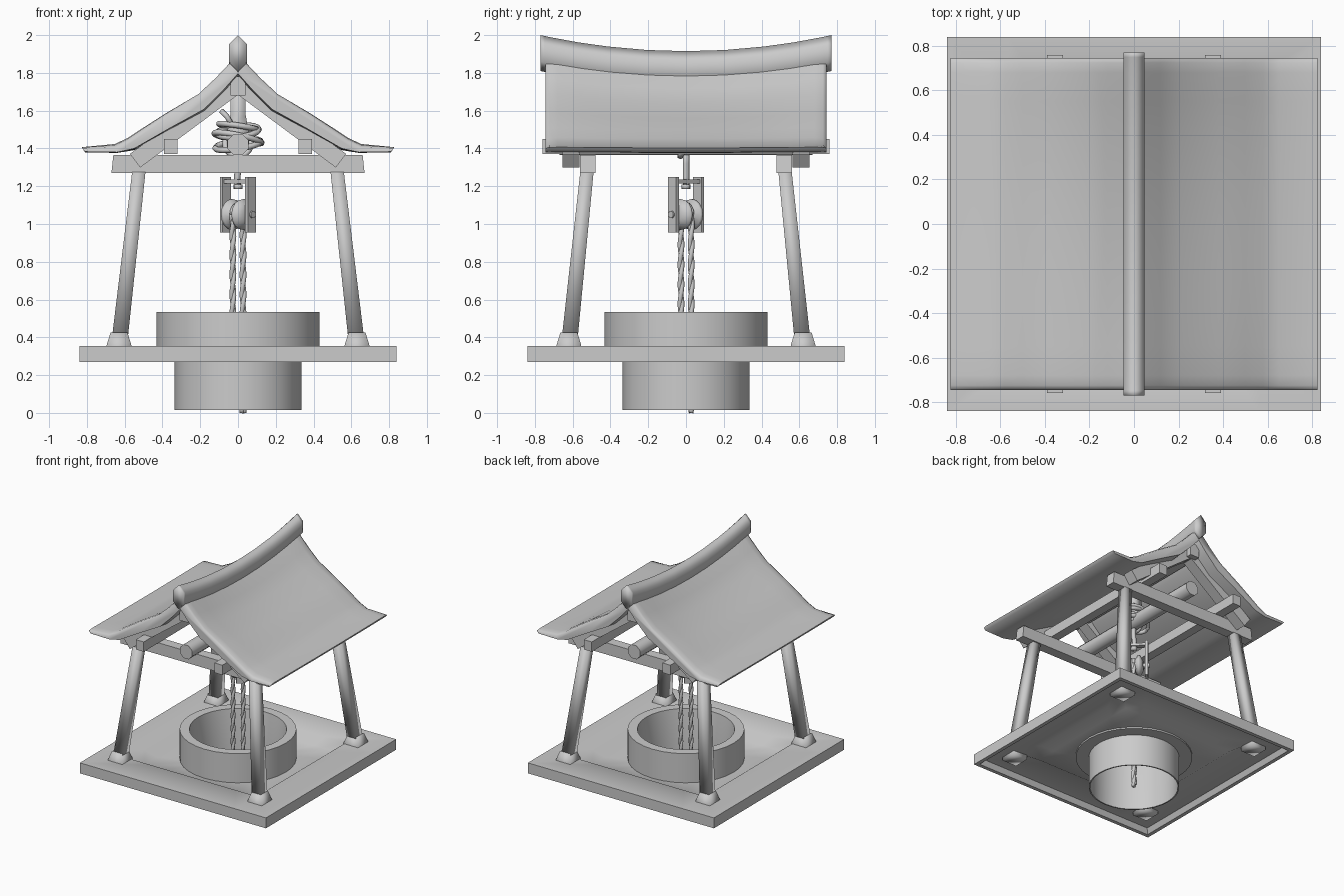
import bpy, math
from mathutils import Vector

if "Cube" in bpy.data.objects:
    bpy.data.objects.remove(bpy.data.objects["Cube"])

grey = bpy.data.materials.new("plain grey")
grey.diffuse_color = (0.6, 0.6, 0.6, 1)
grey.use_nodes = True
grey.node_tree.nodes["Principled BSDF"].inputs["Base Color"].default_value = grey.diffuse_color


def make(name, verts, faces, angle):
    me = bpy.data.meshes.new(name)
    me.from_pydata([tuple(v) for v in verts], [], faces)
    me.materials.append(grey)
    ob = bpy.data.objects.new(name, me)
    bpy.context.collection.objects.link(ob)
    bpy.ops.object.select_all(action='DESELECT')
    ob.select_set(True)
    bpy.context.view_layer.objects.active = ob
    bpy.ops.object.mode_set(mode='EDIT')
    bpy.ops.mesh.select_all(action='SELECT')
    bpy.ops.mesh.normals_make_consistent(inside=False)
    bpy.ops.object.mode_set(mode='OBJECT')
    bpy.ops.object.shade_smooth_by_angle(angle=math.radians(angle))
    return ob


def loft(name, rings, loop=False, angle=100):
    """Skin a row of closed rings; cap the ends unless the row closes on itself."""
    n, m = len(rings[0]), len(rings)
    verts = [p for r in rings for p in r]
    faces = []
    for i in range(m if loop else m - 1):
        a, b = i * n, ((i + 1) % m) * n
        faces += [(a + k, a + (k + 1) % n, b + (k + 1) % n, b + k) for k in range(n)]
    if not loop:
        faces += [tuple(range(n)), tuple(range((m - 1) * n, m * n))]
    return make(name, verts, faces, angle)


def lathe(name, prof, seg=32, angle=35):
    """Closed profile of (radius, z, square?) turned about z."""
    rings = []
    for r, z, sq in prof:
        ring = []
        for k in range(seg):
            a = 2 * math.pi * k / seg
            c, s = math.cos(a), math.sin(a)
            q = r / max(abs(c), abs(s)) if sq else r
            ring.append((q * c, q * s, z))
        rings.append(ring)
    return loft(name, rings, True, angle)


def square(x, y, z, hx, hy):
    return [(x - hx, y - hy, z), (x + hx, y - hy, z), (x + hx, y + hy, z), (x - hx, y + hy, z)]


def bar(name, a, b, w, h, sides=4, angle=40):
    """Straight beam from a to b; w, h are half sizes of its section."""
    a, b = Vector(a), Vector(b)
    d = (b - a).normalized()
    u = d.cross(Vector((0, 0, 1))).normalized()
    v = u.cross(d)
    k = 1 / math.cos(math.pi / sides)
    ang = [2 * math.pi * (i + 0.5) / sides for i in range(sides)]
    return loft(name, [[p + u * w * k * math.cos(t) + v * h * k * math.sin(t) for t in ang]
                       for p in (a, b)], angle=angle)


def tube(name, pts, r, loop=False, sides=7):
    pts = [Vector(p) for p in pts]
    rings = []
    for i, p in enumerate(pts):
        nxt = pts[(i + 1) % len(pts)] if loop else pts[min(i + 1, len(pts) - 1)]
        prv = pts[i - 1] if (loop or i) else pts[0]
        d = (nxt - prv).normalized()
        u = d.cross(Vector((0.31, 0.9, 0.3))).normalized()
        v = d.cross(u)
        rings.append([p + (u * math.cos(t) + v * math.sin(t)) * r
                      for t in [2 * math.pi * k / sides for k in range(sides)]])
    return loft(name, rings, loop)


# base: square kerb sloping in to a sunken floor, hollow beneath
lathe("base_slab", [(.84, .27, 1), (.84, .355, 1), (.57, .355, 1), (.50, .30, 1), (.34, .295, 0),
                    (.34, .28, 0), (.50, .285, 1), (.57, .325, 1), (.79, .31, 1), (.81, .27, 1)],
      angle=50)

# well: wide ring above, open shaft below
lathe("well_wall", [(.335, .015, 0), (.335, .27, 0), (.432, .27, 0), (.432, .535, 0),
                    (.36, .535, 0), (.33, .30, 0), (.325, .015, 0)])

# leaning posts on flared feet
for sx in (-1, 1):
    for sy in (-1, 1):
        loft("post_foot", [square(sx * .63, sy * .62, z, h, h)
                           for z, h in ((.29, .065), (.36, .065), (.425, .045))])
        loft("post", [square(sx * .625, sy * .615, .40, .042, .042),
                      square(sx * .52, sy * .52, 1.32, .035, .035)])

# cross beams and rafters at both ends
for sy in (-1, 1):
    y = sy * .52
    loft("cross_beam", [square(0, y, 1.27, .67, .04), square(0, y, 1.365, .66, .04)], angle=40)
    for sx in (-1, 1):
        bar("rafter", (0, sy * .61, 1.74), (sx * .545, sy * .61, 1.335), .045, .045)

# central king post carrying the ridge
loft("king_post", [square(0, 0, z, h, h) for z, h in
                   ((1.40, .06), (1.5, .055), (1.58, .04), (1.76, .04))])

# beams running front to back
for sx in (-1, 1):
    bar("purlin", (sx * .355, -.76, 1.41), (sx * .355, .76, 1.41), .036, .04)
bar("rope_beam", (0, -.67, 1.42), (0, .67, 1.42), .055, .055, 8, 50)
bar("ridge_beam", (0, -.70, 1.73), (0, .70, 1.73), .04, .05)

# sagging roof, one curved slab per side
TOP = [(.0, 1.905), (.05, 1.860), (.12, 1.785), (.21, 1.700), (.38, 1.595),
       (.50, 1.515), (.58, 1.460), (.65, 1.425), (.825, 1.408)]
LOW = [(.81, 1.383), (.64, 1.38), (.55, 1.40), (.36, 1.51), (.18, 1.61), (.08, 1.71), (.0, 1.80)]
YS = [-.745, -.725, -.68, -.55, -.4, -.2, 0, .2, .4, .55, .68, .725, .745]


def sag(y, x):
    return .085 * (1 - min(1, (y / .77) ** 2)) * max(.06, 1 - abs(x) / .65)


for sx, side in ((-1, "left"), (1, "right")):
    rings = []
    for y in YS:
        edge = .02 if abs(y) > .74 else .006 if abs(y) > .7 else 0
        rings.append([(sx * x, y, z - sag(y, x) - (edge if x < .7 else edge * .3)) for x, z in TOP] +
                     [(sx * x, y, z - sag(y, x) * .7) for x, z in LOW])
    loft("roof_" + side, rings, angle=75)

# ridge cap, hugging the roof
CAP = [(0, 2.0), (.048, 1.95), (.048, 1.86), (0, 1.81), (-.048, 1.86), (-.048, 1.95)]
loft("ridge_cap", [[(x, y * .77 / .745, z - sag(y * .77 / .745, 0)) for x, z in CAP] for y in YS])

# rope wound round the beam and post
for rx, ry, zc, tx, ty in ((.12, .075, 1.42, .15, .3), (.125, .08, 1.455, -.2, -.2),
                           (.11, .075, 1.49, .1, .4), (.10, .07, 1.515, -.15, -.1)):
    ring = []
    for k in range(28):
        a = 2 * math.pi * k / 28
        x, y = rx * math.cos(a), ry * math.sin(a)
        ring.append((x, y, zc + tx * x + ty * y))
    tube("rope_coil", ring, .016, True)
tube("rope_wrap", [(.068 * math.cos(a), .03 * math.sin(a), 1.425 + .066 * math.sin(a))
                   for a in [2 * math.pi * k / 24 for k in range(24)]], .016, True)
tube("rope_tail", [(-.03, -.06, 1.52), (-.06, -.06, 1.57), (-.09, -.05, 1.60)], .014)
tube("hanger_rope", [(0, 0, 1.40), (.006, 0, 1.32), (-.004, 0, 1.25), (0, 0, 1.19)], .018)
tube("hanger_knot", [(0, 0, 1.185), (0, 0, 1.21)], .024)

# pulley, turned 45 degrees
AX = Vector((1, -1, 0)).normalized()
PERP = Vector((1, 1, 0)).normalized()
HUB = Vector((0, 0, 1.05))
for s in (-1, 1):
    c = AX * .095 * s
    loft("pulley_plate", [[c + AX * a * .01 + PERP * b * .031 + Vector((0, 0, z))
                           for a, b in ((-1, -1), (1, -1), (1, 1), (-1, 1))] for z in (.955, 1.25)],
         angle=40)
bar("pulley_bridge", AX * -.095 + Vector((0, 0, 1.225)), AX * .095 + Vector((0, 0, 1.225)), .02, .01)
bar("pulley_axle", AX * -.115 + HUB, AX * .115 + HUB, .018, .018, 8, 50)
loft("pulley_wheel", [[AX * d + PERP * r * math.cos(t) + HUB + Vector((0, 0, r * math.sin(t)))
                       for t in [2 * math.pi * k / 16 for k in range(16)]]
                      for d, r in ((-.07, .035), (-.045, .083), (-.03, .08), (-.008, .045),
                                   (.008, .045), (.03, .08), (.045, .083), (.07, .035))])

# two rope falls joined over the wheel
for s, bottom in ((-1, .06), (1, 0)):
    for strand in (0, math.pi):
        pts = []
        for k in range(61):
            z = 1.05 + (bottom - 1.05) * k / 60
            a = z * 30 + strand
            c = PERP * s * .038
            pts.append((c.x + .006 * math.cos(a), c.y + .006 * math.sin(a), z))
        tube("well_rope", pts, .0125)
tube("rope_over_wheel", [HUB + PERP * .042 * math.cos(t) + Vector((0, 0, .05 * math.sin(t)))
                         for t in [math.pi * k / 10 for k in range(11)]], .015)
